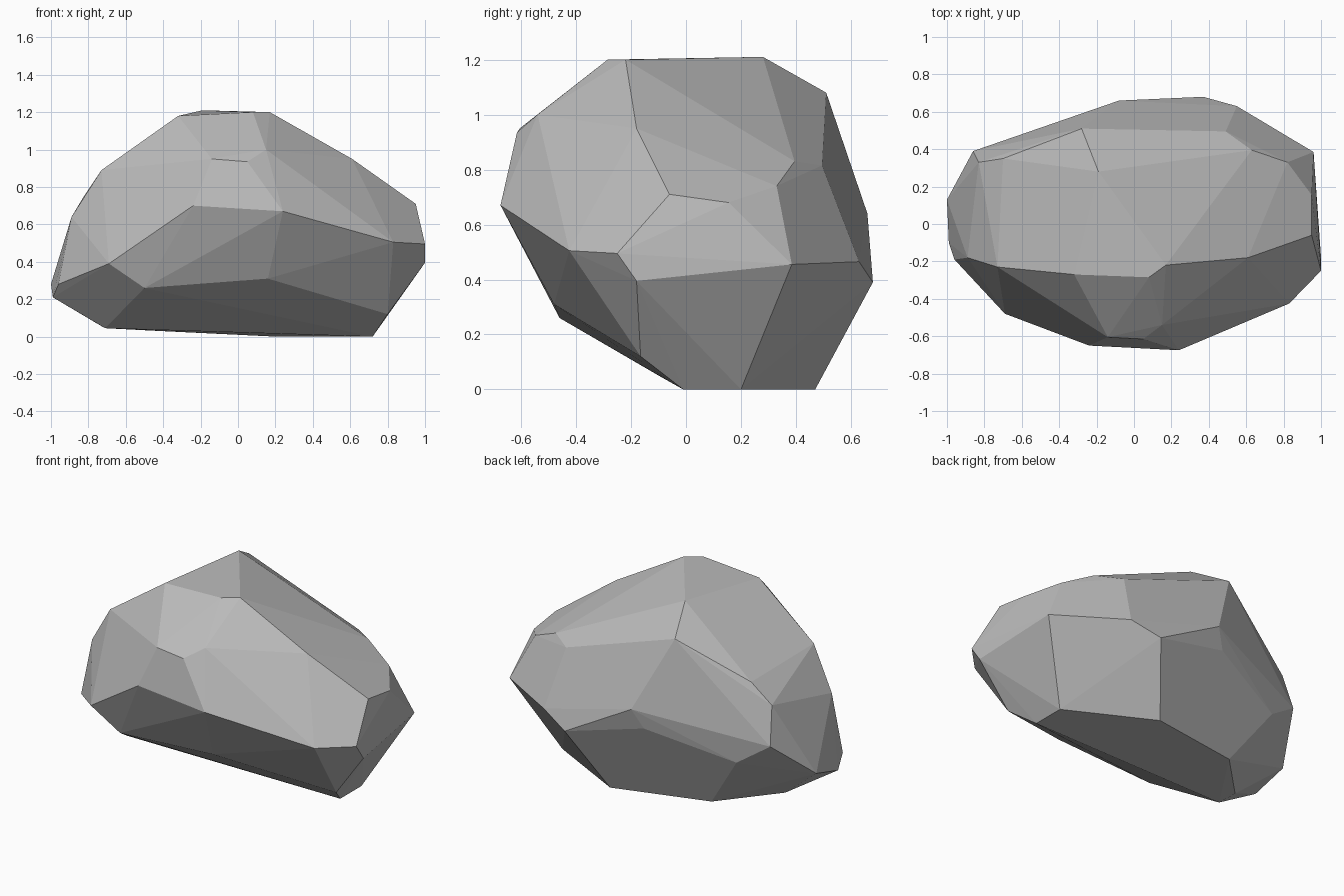
import bpy
import bmesh
import math

# Remove the default object
default = bpy.data.objects.get("Cube")
if default:
    bpy.data.objects.remove(default, do_unlink=True)


def make_material(name, colour):
    material = bpy.data.materials.new(name)
    material.use_nodes = True
    material.diffuse_color = colour
    shader = material.node_tree.nodes["Principled BSDF"]
    shader.inputs["Base Color"].default_value = colour
    shader.inputs["Roughness"].default_value = 0.9
    return material


# Corners of the chipped stone, grouped by side
corners = {
    "crown": [
        (-.32, -.27, 1.18), (.08, -.285, 1.2), (.17, -.22, 1.2),
        (-.19, .28, 1.21), (-.28, .51, 1.08)],
    "front_brow": [
        (-.14, -.605, .95), (.05, -.615, .935), (.15, -.54, 1),
        (-.24, -.65, .7), (.24, -.675, .67), (-.69, -.48, .39)],
    "front_undercut": [
        (-.5, -.46, .26), (.16, -.48, .31), (.8, -.165, .12)],
    "left_side": [
        (.61, -.18, .95), (.95, -.06, .71), (.83, -.425, .505),
        (1, -.25, .495), (1, -.18, .395), (.95, .155, .68),
        (.96, .385, .455), (.82, .33, .74), (.63, .395, .83)],
    "back": [
        (.49, .495, .815), (.55, .63, .465), (.37, .68, .39),
        (-.08, .66, .64), (-.14, .62, .52), (-.66, .44, .375)],
    "right_side": [
        (-.7, .35, .86), (-.83, .33, .74), (-.86, .39, .51),
        (-1, .13, .28), (-.99, -.1, .21), (-.96, -.19, .28),
        (-.89, -.18, .64), (-.73, -.23, .89)],
    "base": [
        (-.72, .04, .05), (-.71, -.09, .045), (-.42, .345, .03),
        (.2, .47, 0), (.72, .2, 0), (.72, -.01, 0)],
}


def build_stone(name, groups, material):
    """Wrap the corners in a faceted skin and merge its flat areas."""
    bm = bmesh.new()
    for points in groups.values():
        for point in points:
            bm.verts.new(point)
    bmesh.ops.convex_hull(bm, input=bm.verts[:])

    # Drop corners that fell inside the skin
    loose = [vert for vert in bm.verts if not vert.link_faces]
    bmesh.ops.delete(bm, geom=loose, context="VERTS")

    # Merge nearly coplanar triangles into broad facets
    bmesh.ops.dissolve_limit(
        bm, angle_limit=math.radians(2),
        verts=bm.verts[:], edges=bm.edges[:])
    bmesh.ops.recalc_face_normals(bm, faces=bm.faces[:])
    for face in bm.faces:
        face.smooth = False

    mesh = bpy.data.meshes.new(name)
    bm.to_mesh(mesh)
    bm.free()
    mesh.materials.append(material)
    stone = bpy.data.objects.new(name, mesh)
    bpy.context.scene.collection.objects.link(stone)
    return stone


stone_grey = make_material("stone_grey", (.5, .5, .5, 1))
build_stone("boulder", corners, stone_grey)
